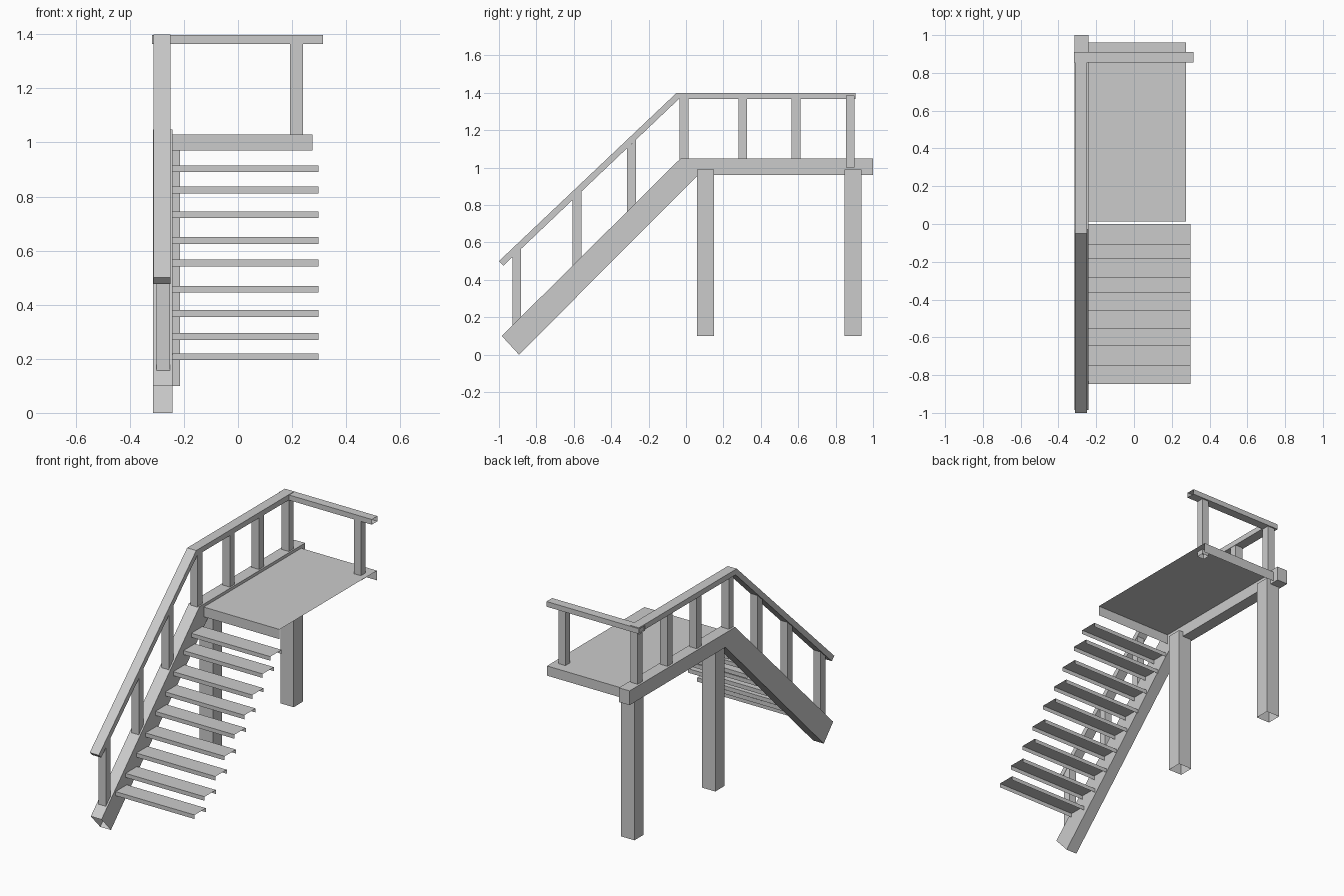
import bpy, bmesh

if "Cube" in bpy.data.objects:
    bpy.data.objects.remove(bpy.data.objects["Cube"])


def prism(name, x0, x1, profile, skip=(), ends=True):
    """Extrude a (y, z) profile along x; skip lists profile edges left open."""
    bm = bmesh.new()
    a = [bm.verts.new((x0, y, z)) for y, z in profile]
    b = [bm.verts.new((x1, y, z)) for y, z in profile]
    n = len(profile)
    if ends:
        bm.faces.new(a[::-1])
        bm.faces.new(b)
    area = 0
    for i in range(n):
        j = (i + 1) % n
        area += profile[i][0] * profile[j][1] - profile[j][0] * profile[i][1]
        if i not in skip:
            bm.faces.new((a[i], a[j], b[j], b[i]))
    if area < 0:  # clockwise profile: turn the faces outward
        bmesh.ops.reverse_faces(bm, faces=list(bm.faces))
    bm.normal_update()
    me = bpy.data.meshes.new(name)
    bm.to_mesh(me)
    bm.free()
    ob = bpy.data.objects.new(name, me)
    bpy.context.collection.objects.link(ob)
    return ob


def rect(y0, y1, z0, z1):
    # edges: 0 bottom, 1 back, 2 top, 3 front
    return [(y0, z0), (y1, z0), (y1, z1), (y0, z1)]


# Bent side beam: sloped stringer and platform edge, open at the foot
prism("side_beam", -0.315, -0.242,
      [(-0.985, 0.10), (-0.03, 1.048), (1.0, 1.048), (1.0, 0.96),
       (0.065, 0.96), (-0.893, 0.0)], skip=(5,))

# Bent handrail
prism("side_handrail", -0.312, -0.25,
      [(-1.0, 0.50), (-0.05, 1.40), (0.905, 1.40), (0.905, 1.367),
       (-0.038, 1.367), (-0.976, 0.476)])

# Back handrail, open ended
prism("back_handrail", -0.318, 0.315, rect(0.855, 0.91, 1.365, 1.397), ends=False)

# Platform shell, open underneath and at the sides
prism("platform", -0.242, 0.275, rect(0.012, 0.962, 0.97, 1.03), skip=(0,), ends=False)

# Treads: top with front and back lips
tops = [0.22, 0.295, 0.38, 0.47, 0.567, 0.65, 0.745, 0.837, 0.915]
fronts = [-0.848, -0.75, -0.645, -0.555, -0.46, -0.363, -0.285, -0.185, -0.11]
for i, (z, y) in enumerate(zip(tops, fronts)):
    prism(f"tread_{i + 1}", -0.242, 0.298, rect(y, y + 0.11, z - 0.025, z), skip=(0,), ends=False)

# Support legs, open top and bottom
for i, y in enumerate((0.06, 0.848)):
    prism(f"support_leg_{i + 1}", -0.305, -0.214, rect(y, y + 0.09, 0.10, 0.99), skip=(0, 2))


# Handrail posts follow the beam below and the rail above
def beam_z(y):
    return min(1.045, 1.048 + (y + 0.03) * 0.993)


def rail_z(y):
    return min(1.37, 1.367 + (y + 0.038) * 0.95)


for i, y in enumerate((-0.928, -0.607, -0.315, -0.034, 0.28, 0.565, 0.855)):
    w = y + 0.047
    prism(f"side_post_{i + 1}", -0.302, -0.252,
          [(y, beam_z(y)), (w, beam_z(w)), (w, rail_z(w)), (y, rail_z(y))], skip=(0, 2))
prism("back_post", 0.193, 0.24, rect(0.855, 0.9, 1.0, 1.385), skip=(0, 2))
